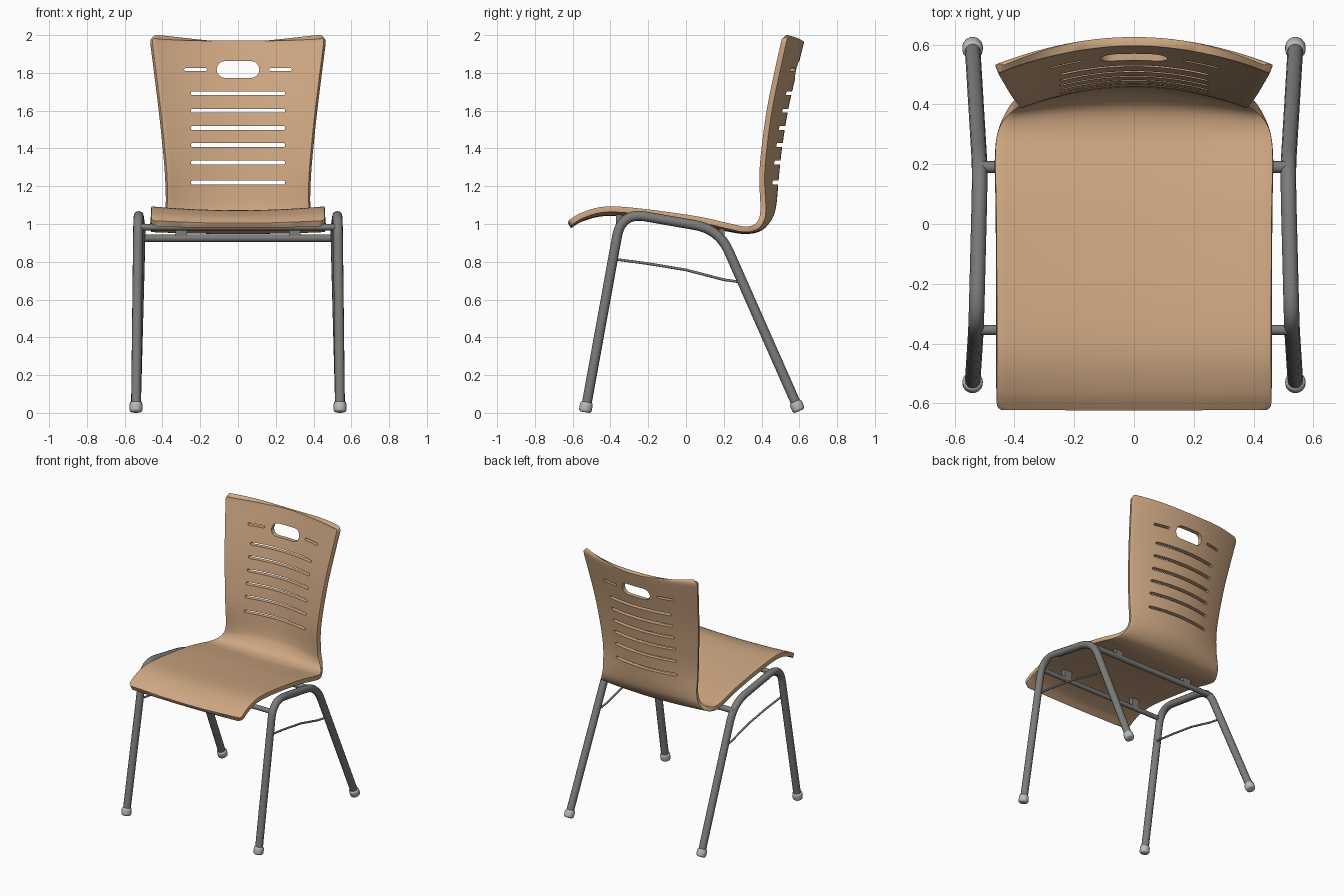
import bpy, bmesh, math
from mathutils import Vector

if "Cube" in bpy.data.objects:
    bpy.data.objects.remove(bpy.data.objects["Cube"])


def material(name, rgb):
    m = bpy.data.materials.new(name)
    m.diffuse_color = (*rgb, 1)
    m.use_nodes = True
    m.node_tree.nodes["Principled BSDF"].inputs["Base Color"].default_value = m.diffuse_color
    return m


WOOD = material("tan plywood", (0.62, 0.39, 0.225))
METAL = material("grey metal", (0.2, 0.2, 0.195))
RUBBER = material("light grey foot", (0.5, 0.5, 0.48))


def activate(ob):
    bpy.ops.object.select_all(action='DESELECT')
    ob.select_set(True)
    bpy.context.view_layer.objects.active = ob


def add_object(name, data, mat):
    ob = bpy.data.objects.new(name, data)
    bpy.context.collection.objects.link(ob)
    if mat:
        data.materials.append(mat)
    return ob


def smooth(ob, angle=40):
    activate(ob)
    bpy.ops.object.shade_smooth_by_angle(angle=math.radians(angle))


def fillet(points, radius):
    """Replace inner corners of a path with rounded bends."""
    pts = [Vector(p) for p in points]
    out = [pts[0]]
    for a, b, c in zip(pts, pts[1:], pts[2:]):
        p = b + (a - b).normalized() * radius
        q = b + (c - b).normalized() * radius
        for i in range(11):
            t = i / 10
            out.append(p * (1 - t) ** 2 + b * 2 * t * (1 - t) + q * t * t)
    return out + [pts[-1]]


def tube(name, points, radius, mat):
    cu = bpy.data.curves.new(name, 'CURVE')
    cu.dimensions = '3D'
    cu.bevel_depth = radius
    cu.bevel_resolution = 4
    cu.use_fill_caps = True
    sp = cu.splines.new('POLY')
    sp.points.add(len(points) - 1)
    for sp_pt, p in zip(sp.points, points):
        sp_pt.co = (*p, 1)
    ob = add_object(name, cu, mat)
    activate(ob)
    bpy.ops.object.convert(target='MESH')
    smooth(bpy.context.object)


# Seat shell: side edge y, z, half width, centre offset in y and z
ROWS = [
    (-0.617, 1.003, .46, 0, -.012), (-0.55, 1.045, .46, 0, -.016),
    (-0.43, 1.077, .46, 0, -.02), (-0.25, 1.068, .46, 0, -.02),
    (0.05, 1.027, .462, 0, -.02), (0.22, 0.99, .465, 0, -.015),
    (0.31, 0.972, .455, 0.005, -.01), (0.37, 0.985, .425, .02, -.008),
    (0.402, 1.03, .395, .038, 0), (0.408, 1.10, .379, .055, 0),
    (0.402, 1.25, .381, .075, 0), (0.416, 1.42, .395, .08, 0),
    (0.45, 1.65, .42, .085, 0), (0.523, 1.99, .463, .088, -.022)]


def spline(t):
    i = min(int(t), len(ROWS) - 2)
    f = t - i
    k = [ROWS[max(0, min(len(ROWS) - 1, i + j))] for j in (-1, 0, 1, 2)]
    return [0.5 * (2 * b + (c - a) * f + (2 * a - 5 * b + 4 * c - d) * f * f
                   + (3 * b - a - 3 * c + d) * f ** 3) for a, b, c, d in zip(*k)]


def build_shell():
    last = len(ROWS) - 1
    ts = [i / 6 for i in range(last * 6 + 1)]
    ts += [.02, .05, .1, .24, last - .008, last - .02, last - .04, last - .07, last - .1]
    rows = [spline(t) for t in sorted(ts)]
    dist = [0]
    for a, b in zip(rows, rows[1:]):
        dist.append(dist[-1] + math.hypot(b[0] - a[0], b[1] - a[1]))
    bm = bmesh.new()
    cols, radius, grid = 28, 0.03, []
    for (y, z, hw, dy, dz), d in zip(rows, dist):
        gap = min(d, dist[-1] - d)
        if gap < radius:  # rounded sheet corners
            hw -= radius - math.sqrt(radius ** 2 - (radius - gap) ** 2)
        line = []
        for c in range(cols + 1):
            u = 2 * c / cols - 1
            s = 1 - u * u
            line.append(bm.verts.new((u * hw, y + dy * s, z + dz * s)))
        grid.append(line)
    for a, b in zip(grid, grid[1:]):
        for c in range(cols):
            bm.faces.new((a[c], a[c + 1], b[c + 1], b[c]))
    me = bpy.data.meshes.new("seat_shell")
    bm.to_mesh(me)
    return add_object("seat_shell", me, WOOD)


def add_slot(bm, cx, cz, half_len, half_h):
    """Stadium-shaped prism running front to back."""
    ring = []
    for side in (1, -1):
        for i in range(9):
            a = -math.pi / 2 + math.pi * i / 8
            ring.append((cx + side * (half_len - half_h + half_h * math.cos(a)),
                         cz + side * half_h * math.sin(a)))
    front = [bm.verts.new((x, 0.25, z)) for x, z in ring]
    back = [bm.verts.new((x, 0.8, z)) for x, z in ring]
    n = len(ring)
    bm.faces.new(front)
    bm.faces.new(back[::-1])
    for i in range(n):
        j = (i + 1) % n
        bm.faces.new((front[j], front[i], back[i], back[j]))


shell = build_shell()

# Backrest openings: long slots, hand hole and two short slots
bm = bmesh.new()
for z in (1.22, 1.325, 1.418, 1.508, 1.6, 1.692):
    add_slot(bm, 0, z, .25, .01)
add_slot(bm, 0, 1.818, .113, .045)
for s in (-1, 1):
    add_slot(bm, s * .225, 1.818, .06, .008)
bmesh.ops.recalc_face_normals(bm, faces=bm.faces[:])
me = bpy.data.meshes.new("slot_cutter")
bm.to_mesh(me)
cutter = add_object("slot_cutter", me, None)
cutter.hide_render = True

mod = shell.modifiers.new("thickness", 'SOLIDIFY')
mod.thickness, mod.offset = 0.03, 0
mod = shell.modifiers.new("soft_edge", 'BEVEL')
mod.width, mod.segments, mod.angle_limit = 0.005, 2, math.radians(50)
mod = shell.modifiers.new("slots", 'BOOLEAN')
mod.operation, mod.solver, mod.object = 'DIFFERENCE', 'EXACT', cutter
activate(shell)
for name in ("thickness", "soft_edge", "slots"):
    bpy.ops.object.modifier_apply(modifier=name)
bpy.data.objects.remove(cutter)
smooth(shell)


def foot(name, loc, direction):
    bpy.ops.mesh.primitive_cylinder_add(vertices=24, radius=.034, depth=.056, location=loc)
    ob = bpy.context.object
    ob.name = name
    ob.rotation_euler = Vector(direction).to_track_quat('Z', 'Y').to_euler()
    ob.data.materials.append(RUBBER)
    mod = ob.modifiers.new("rounded", 'BEVEL')
    mod.width, mod.segments = .014, 3
    activate(ob)
    bpy.ops.object.modifier_apply(modifier="rounded")
    smooth(ob, 50)


# Side frames, feet and thin side rods
for s, side in ((-1, "left"), (1, "right")):
    path = [(s * .54, -.528, .035), (s * .528, -.342, 1.062),
            (s * .515, .175, .972), (s * .54, .587, .04)]
    tube(side + "_leg_frame", fillet(path, .13), .026, METAL)
    foot(side + "_front_foot", (s * .54, -.53, .031), (0, .17, 1.02))
    foot(side + "_rear_foot", (s * .54, .588, .035), (0, -.41, .93))
    tube(side + "_side_rod", [(s * .518, -.40, .817), (s * .514, -.2, .79),
         (s * .512, 0, .757), (s * .514, .2, .705), (s * .518, .295, .692)], .007, METAL)

# Cross bars and the mounts that carry the seat
for name, y, z, r, top in (("front", -.355, .983, .017, 1.05), ("rear", .19, .925, .02, .975)):
    tube(name + "_cross_bar", [(-.525, y, z), (.525, y, z)], r, METAL)
    for s, side in ((-1, "left"), (1, "right")):
        bpy.ops.mesh.primitive_cube_add(size=1, location=(s * .3, y, (z + top) / 2))
        ob = bpy.context.object
        ob.name = f"{side}_{name}_seat_mount"
        ob.scale = (.06, .03, top - z)
        ob.data.materials.append(METAL)
